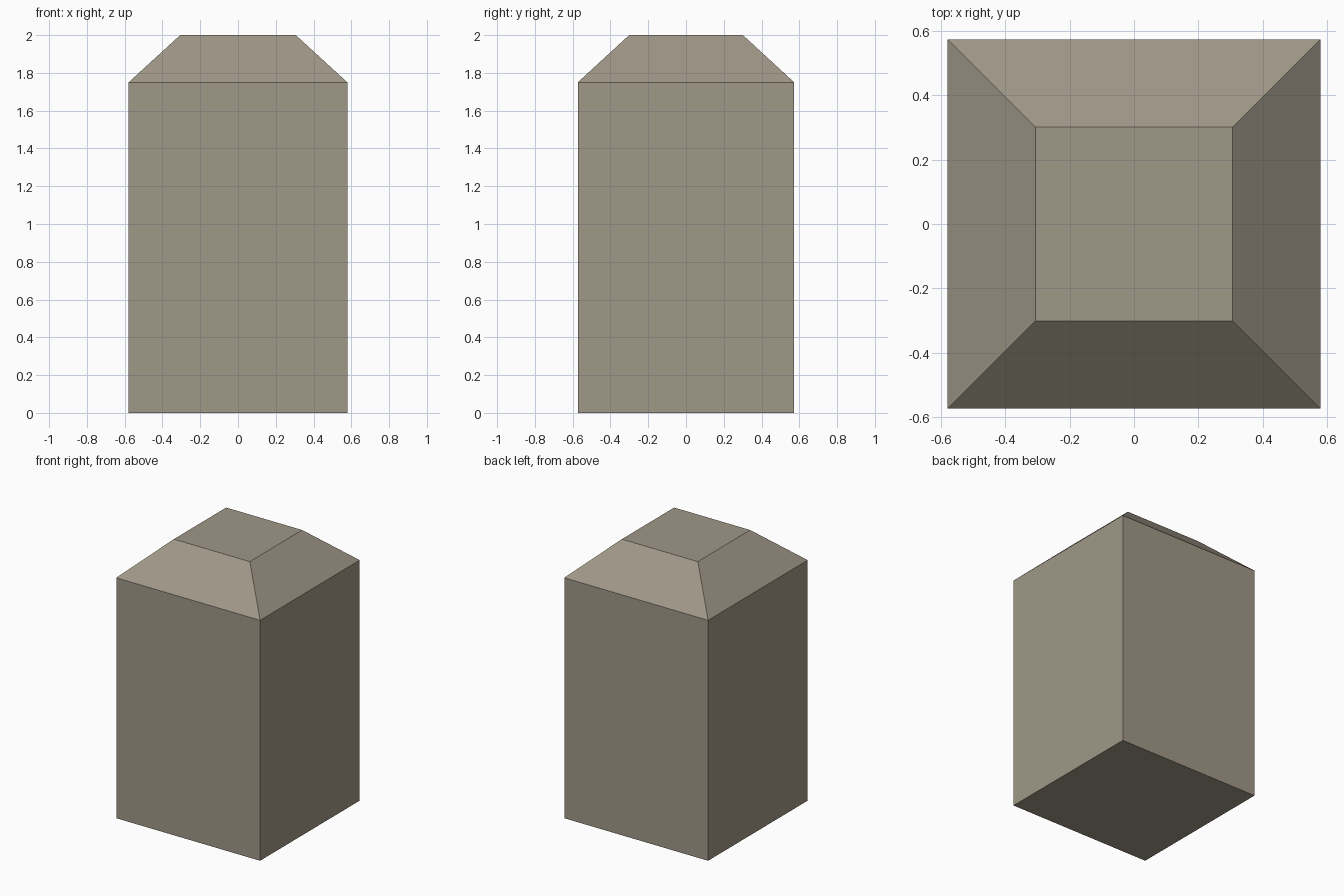
import bpy, bmesh

if "Cube" in bpy.data.objects:
    bpy.data.objects.remove(bpy.data.objects["Cube"])

HX, HY = 0.579, 0.573      # half widths of the shaft
TX, TY = 0.306, 0.301      # half widths of the flat top
SHOULDER, TOP = 1.75, 2.0

stone = bpy.data.materials.new("warm grey stone")
stone.diffuse_color = (0.352, 0.314, 0.246, 1)
stone.use_nodes = True
stone.node_tree.nodes["Principled BSDF"].inputs["Base Color"].default_value = stone.diffuse_color

# Square post: a box whose top is inset and raised into a chamfered cap
bm = bmesh.new()
bmesh.ops.create_cube(bm, size=2)
for v in bm.verts:
    v.co = (v.co.x * HX, v.co.y * HY, SHOULDER if v.co.z > 0 else 0)
top = next(f for f in bm.faces if f.normal.z > 0.9)
cap = bmesh.ops.extrude_discrete_faces(bm, faces=[top])["faces"][0]
for v in cap.verts:
    v.co = (v.co.x * TX / HX, v.co.y * TY / HY, TOP)
bmesh.ops.recalc_face_normals(bm, faces=bm.faces)

mesh = bpy.data.meshes.new("stone_post")
bm.to_mesh(mesh)
bm.free()
mesh.materials.append(stone)
bpy.context.collection.objects.link(bpy.data.objects.new("stone_post", mesh))
